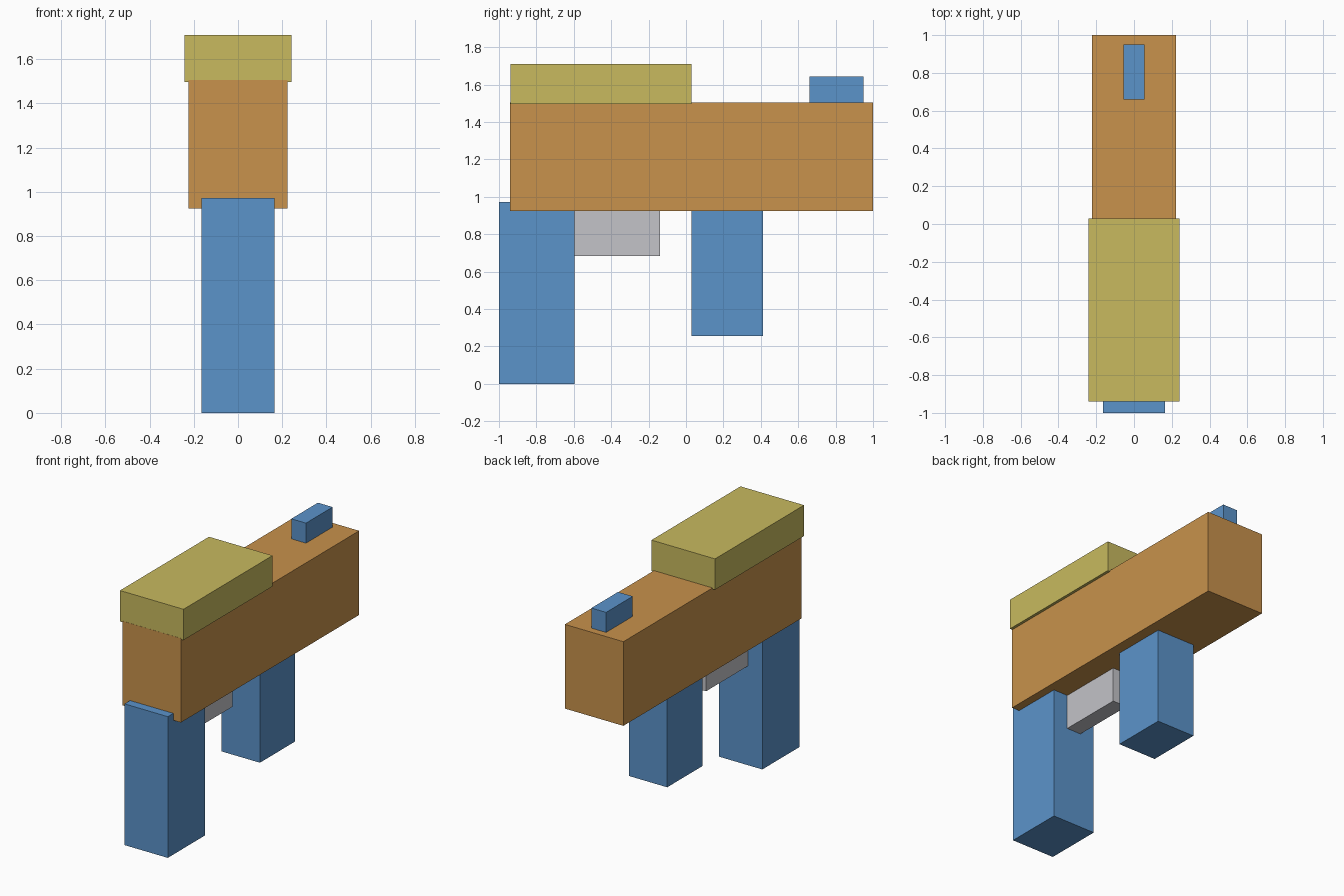
import bpy

cube = bpy.data.objects.get("Cube")
if cube:
    bpy.data.objects.remove(cube, do_unlink=True)


def material(name, rgb):
    mat = bpy.data.materials.new(name)
    mat.use_nodes = True
    colour = (*rgb, 1.0)
    mat.diffuse_color = colour
    mat.node_tree.nodes["Principled BSDF"].inputs["Base Color"].default_value = colour
    return mat


def block(name, mat, half_width, y_range, z_range):
    """Flat-faced box, centred on x, spanning the given y and z ranges."""
    (y0, y1), (z0, z1) = y_range, z_range
    bpy.ops.mesh.primitive_cube_add(size=1, location=(0, (y0 + y1) / 2, (z0 + z1) / 2))
    obj = bpy.context.object
    obj.name = obj.data.name = name
    obj.scale = (2 * half_width, y1 - y0, z1 - z0)
    bpy.ops.object.transform_apply(location=False, rotation=False, scale=True)
    obj.data.materials.append(mat)
    return obj


orange = material("orange", (0.578, 0.287, 0.072))
blue = material("blue", (0.105, 0.292, 0.591))
yellow = material("olive yellow", (0.578, 0.491, 0.114))
grey = material("light grey", (0.546, 0.546, 0.578))

# Main body and the slab lying on its front half
block("body", orange, 0.223, (-0.94, 1.0), (0.925, 1.505))
block("top_slab", yellow, 0.242, (-0.939, 0.03), (1.497, 1.71))

# Supports below the body
block("front_leg", blue, 0.165, (-1.0, -0.595), (0.0, 0.973))
block("rear_leg", blue, 0.146, (0.03, 0.413), (0.257, 0.94))

# Narrow block behind the front leg, and the small block on top at the back
block("under_block", grey, 0.055, (-0.61, -0.14), (0.683, 0.94))
block("rear_top_block", blue, 0.056, (0.66, 0.95), (1.49, 1.643))
